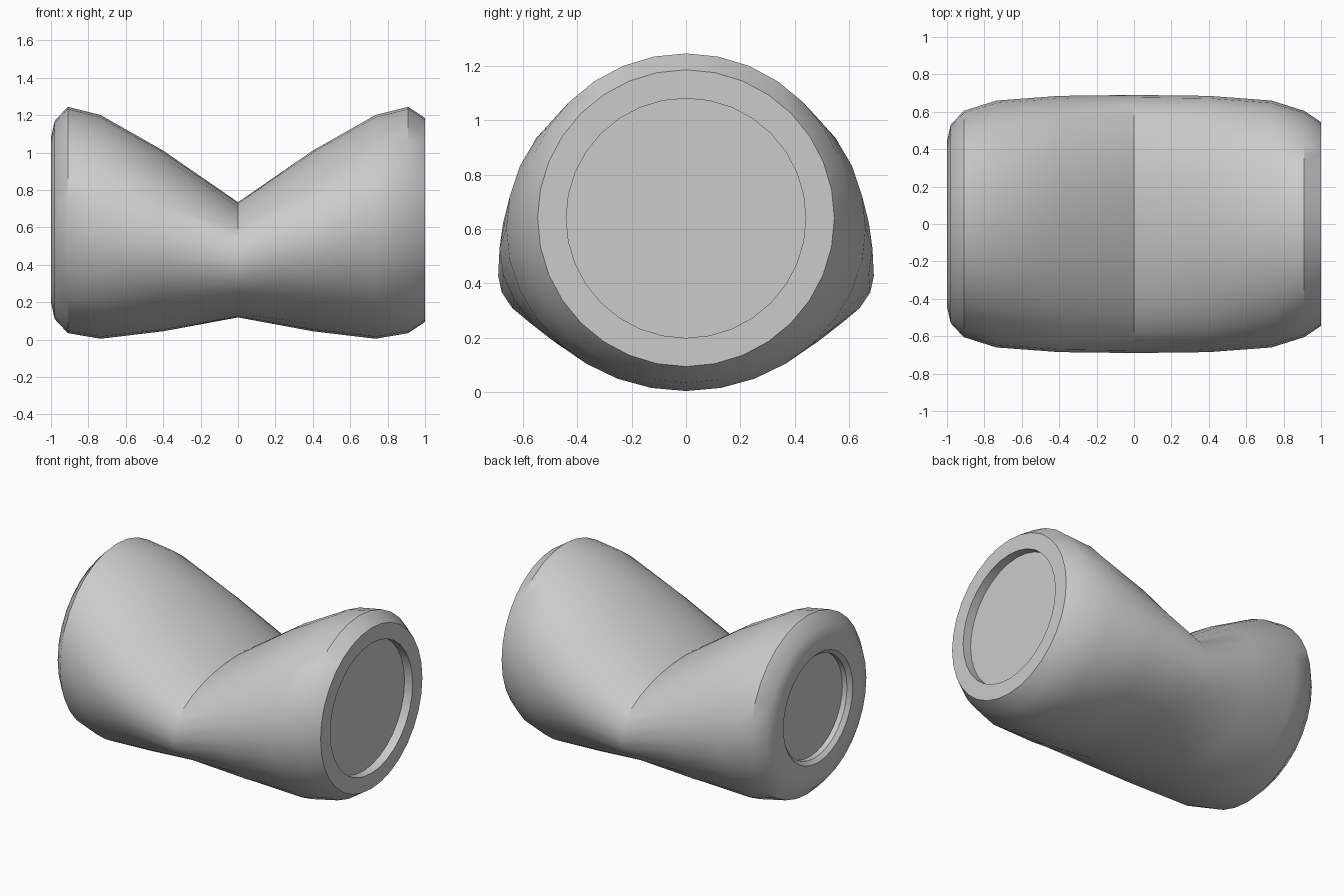
import bpy, bmesh, math

if "Cube" in bpy.data.objects:
    bpy.data.objects.remove(bpy.data.objects["Cube"])

SIDES = 32

# Ring sections along x: (x, centre z, half width y, half height z)
def disc(x, r):
    return (x, 0.64, r, r)

half = [(0.40, 0.528, 0.685, 0.483), (0.735, 0.603, 0.66, 0.598), disc(0.91, 0.605)]
waist = (0.0, 0.427, 0.69, 0.308)

# rounded lip with narrow socket on the left, flat rim with wide socket on the right
left_end = [disc(-0.93, 0.345), disc(-0.965, 0.345), disc(-0.99, 0.37),
            disc(-1.0, 0.44), disc(-0.98, 0.53)]
right_end = [disc(1.0, 0.545), disc(1.0, 0.44), disc(0.94, 0.44)]
left_body = [(-x, z, a, b) for x, z, a, b in reversed(half)]
sections = left_end + left_body + [waist] + half + right_end

bm = bmesh.new()
rings = []
for x, zc, ry, rz in sections:
    ring = []
    for i in range(SIDES):
        t = 2 * math.pi * i / SIDES
        ring.append(bm.verts.new((x, ry * math.sin(t), zc + rz * math.cos(t))))
    rings.append(ring)

# skin between neighbouring rings, then socket floors
for r0, r1 in zip(rings, rings[1:]):
    for i in range(SIDES):
        j = (i + 1) % SIDES
        bm.faces.new((r0[i], r0[j], r1[j], r1[i]))
bm.faces.new(rings[0])
bm.faces.new(rings[-1])
bmesh.ops.recalc_face_normals(bm, faces=bm.faces[:])

mesh = bpy.data.meshes.new("bent_coupling")
bm.to_mesh(mesh)
bm.free()
obj = bpy.data.objects.new("bent_coupling", mesh)
bpy.context.collection.objects.link(obj)
bpy.context.view_layer.objects.active = obj
obj.select_set(True)
bpy.ops.object.shade_smooth_by_angle(angle=math.radians(32))
